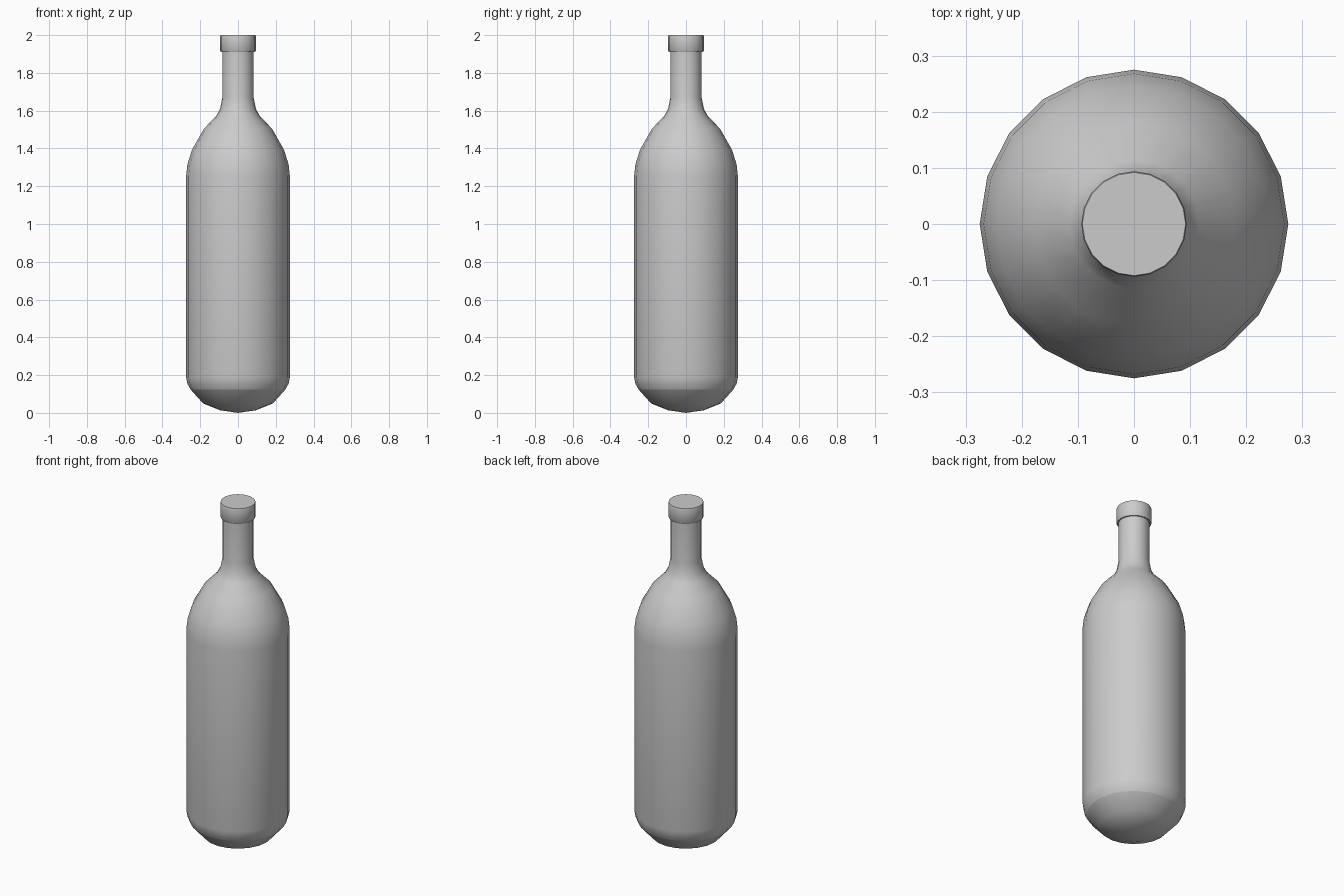
import bpy, bmesh, math

if "Cube" in bpy.data.objects:
    bpy.data.objects.remove(bpy.data.objects["Cube"])

SIDES = 20


def lathe(name, profile, sharp_rings=()):
    """Revolve (radius, z) points around z; radius 0 makes a pole."""
    bm = bmesh.new()
    rings = []
    for r, z in profile:
        if r == 0:
            rings.append([bm.verts.new((0, 0, z))] * SIDES)
        else:
            rings.append([bm.verts.new((r * math.cos(2 * math.pi * i / SIDES),
                                        r * math.sin(2 * math.pi * i / SIDES), z))
                          for i in range(SIDES)])
    for low, high in zip(rings, rings[1:]):
        for i in range(SIDES):
            j = (i + 1) % SIDES
            quad = list(dict.fromkeys((low[i], low[j], high[j], high[i])))
            bm.faces.new(quad).smooth = True
    for k in sharp_rings:
        for i in range(SIDES):
            bm.edges.get((rings[k][i], rings[k][(i + 1) % SIDES])).smooth = False
    bmesh.ops.recalc_face_normals(bm, faces=bm.faces)
    mesh = bpy.data.meshes.new(name)
    bm.to_mesh(mesh)
    bm.free()
    obj = bpy.data.objects.new(name, mesh)
    bpy.context.collection.objects.link(obj)
    return obj


# Bottle: rounded base with a crease, straight body, shoulder and neck
lathe("bottle", [
    (0, 0.0), (0.095, 0.014), (0.185, 0.05), (0.252, 0.125), (0.268, 0.155),
    (0.275, 0.19), (0.275, 1.25), (0.268, 1.315), (0.245, 1.39),
    (0.18, 1.505), (0.115, 1.572), (0.095, 1.61), (0.083, 1.67),
    (0.083, 1.95), (0, 1.95)], sharp_rings=(3, 13))

# Cap: solid collar around the mouth with tiny edge chamfers
lathe("cap", [
    (0, 1.91), (0.09, 1.91), (0.094, 1.916), (0.094, 1.994),
    (0.092, 2.0), (0, 2.0)], sharp_rings=(1, 4))
